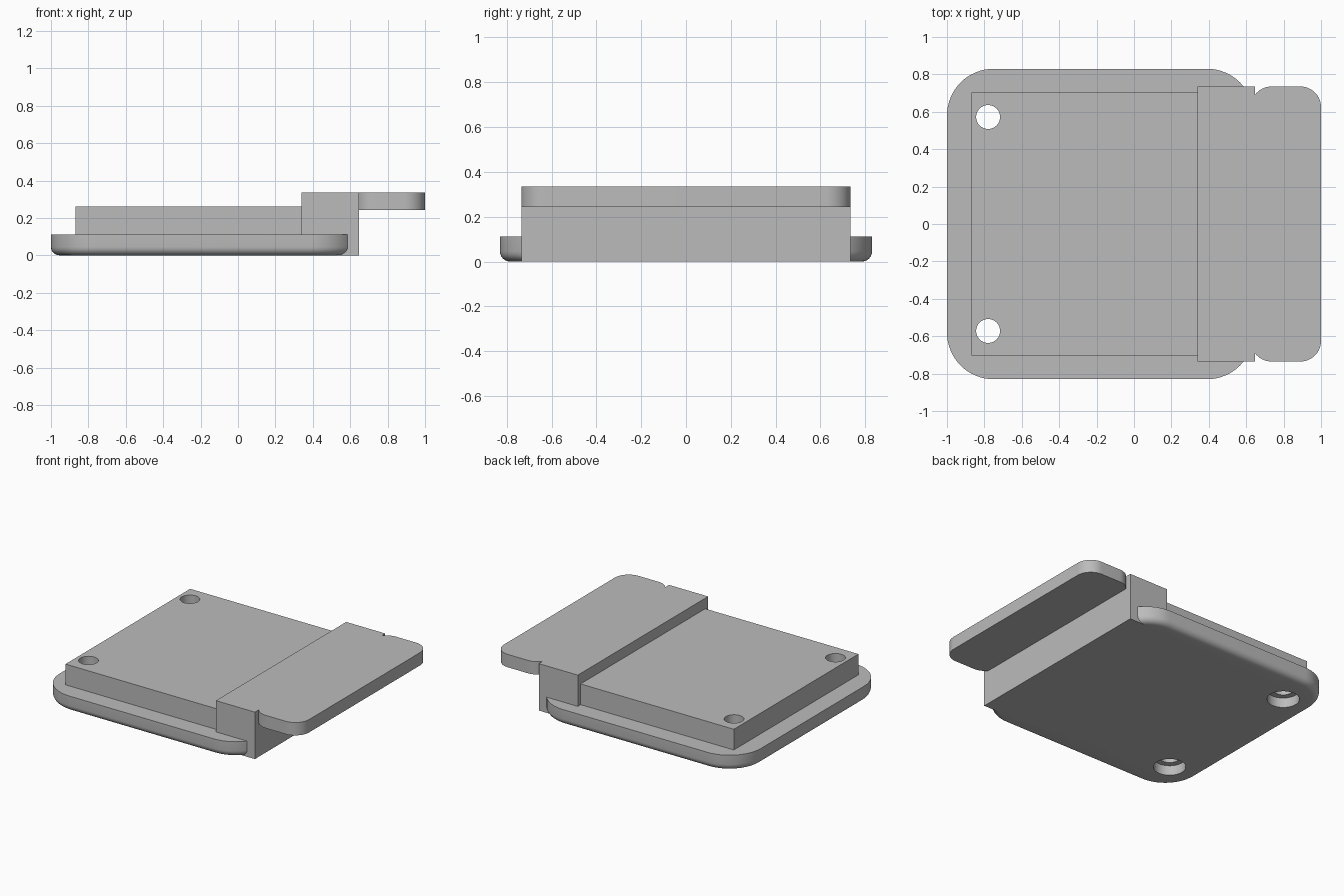
import bpy, bmesh, math

old = bpy.data.objects.get("Cube")
if old:
    bpy.data.objects.remove(old, do_unlink=True)

grey = bpy.data.materials.new("plain_grey")
grey.use_nodes = True
colour = (0.5, 0.5, 0.5, 1)
grey.diffuse_color = colour
grey.node_tree.nodes["Principled BSDF"].inputs["Base Color"].default_value = colour


def rounded_rect(x0, x1, y, r, steps=16):
    """Outline of a rectangle, symmetric in y, with round corners."""
    if r == 0:
        return [(x0, -y), (x1, -y), (x1, y), (x0, y)]
    centres = [(x1 - r, y - r), (x0 + r, y - r), (x0 + r, r - y), (x1 - r, r - y)]
    return [(cx + r * math.cos(a), cy + r * math.sin(a))
            for q, (cx, cy) in enumerate(centres)
            for a in [(q + i / steps) * math.pi / 2 for i in range(steps + 1)]]


def circle(cx, cy, r, sides=48):
    return [(cx + r * math.cos(i * math.tau / sides), cy + r * math.sin(i * math.tau / sides))
            for i in range(sides)]


def prism(name, outline, z0, z1, bottom_round=0):
    """Extrude an outline upward, optionally rounding its lower rim."""
    bm = bmesh.new()
    face = bm.faces.new([bm.verts.new((x, y, z0)) for x, y in outline])
    top = bmesh.ops.extrude_face_region(bm, geom=[face])["geom"]
    bmesh.ops.translate(bm, vec=(0, 0, z1 - z0),
                        verts=[v for v in top if isinstance(v, bmesh.types.BMVert)])
    bmesh.ops.recalc_face_normals(bm, faces=bm.faces)
    if bottom_round:
        rim = [e for e in bm.edges if all(abs(v.co.z - z0) < 1e-5 for v in e.verts)]
        bmesh.ops.bevel(bm, geom=rim, offset=bottom_round, segments=6,
                        profile=0.5, affect='EDGES')
    mesh = bpy.data.meshes.new(name)
    bm.to_mesh(mesh)
    bm.free()
    mesh.materials.append(grey)
    obj = bpy.data.objects.new(name, mesh)
    bpy.context.scene.collection.objects.link(obj)
    return obj


# Base plate with rounded corners and lower rim
body = prism("mounting_plate", rounded_rect(-1, 0.64, 0.83, 0.25), 0, 0.112, 0.045)

# Raised platform, step block and overhanging tab
joined = [
    prism("raised_platform", rounded_rect(-0.87, 0.5, 0.703, 0), 0.05, 0.26),
    prism("step_block", rounded_rect(0.34, 0.648, 0.735, 0), 0, 0.335),
    prism("overhanging_tab", rounded_rect(0.625, 1, 0.735, 0.11), 0.243, 0.335),
]

# Screw holes with wider counterbores underneath
cutters = []
for side in (-1, 1):
    cutters.append(prism("screw_hole", circle(-0.78, side * 0.572, 0.064), -0.1, 0.4))
    cutters.append(prism("counterbore", circle(-0.78, side * 0.572, 0.105), -0.1, 0.07))

for parts, operation in ((joined, 'UNION'), (cutters, 'DIFFERENCE')):
    for part in parts:
        mod = body.modifiers.new(part.name, 'BOOLEAN')
        mod.operation, mod.solver, mod.object = operation, 'EXACT', part

# Bake the solid and drop the helper parts
graph = bpy.context.evaluated_depsgraph_get()
solid = bpy.data.meshes.new_from_object(body.evaluated_get(graph))
body.modifiers.clear()
body.data = solid
for part in joined + cutters:
    bpy.data.objects.remove(part, do_unlink=True)

bpy.ops.object.select_all(action='DESELECT')
body.select_set(True)
bpy.context.view_layer.objects.active = body
bpy.ops.object.shade_smooth_by_angle(angle=math.radians(30))
